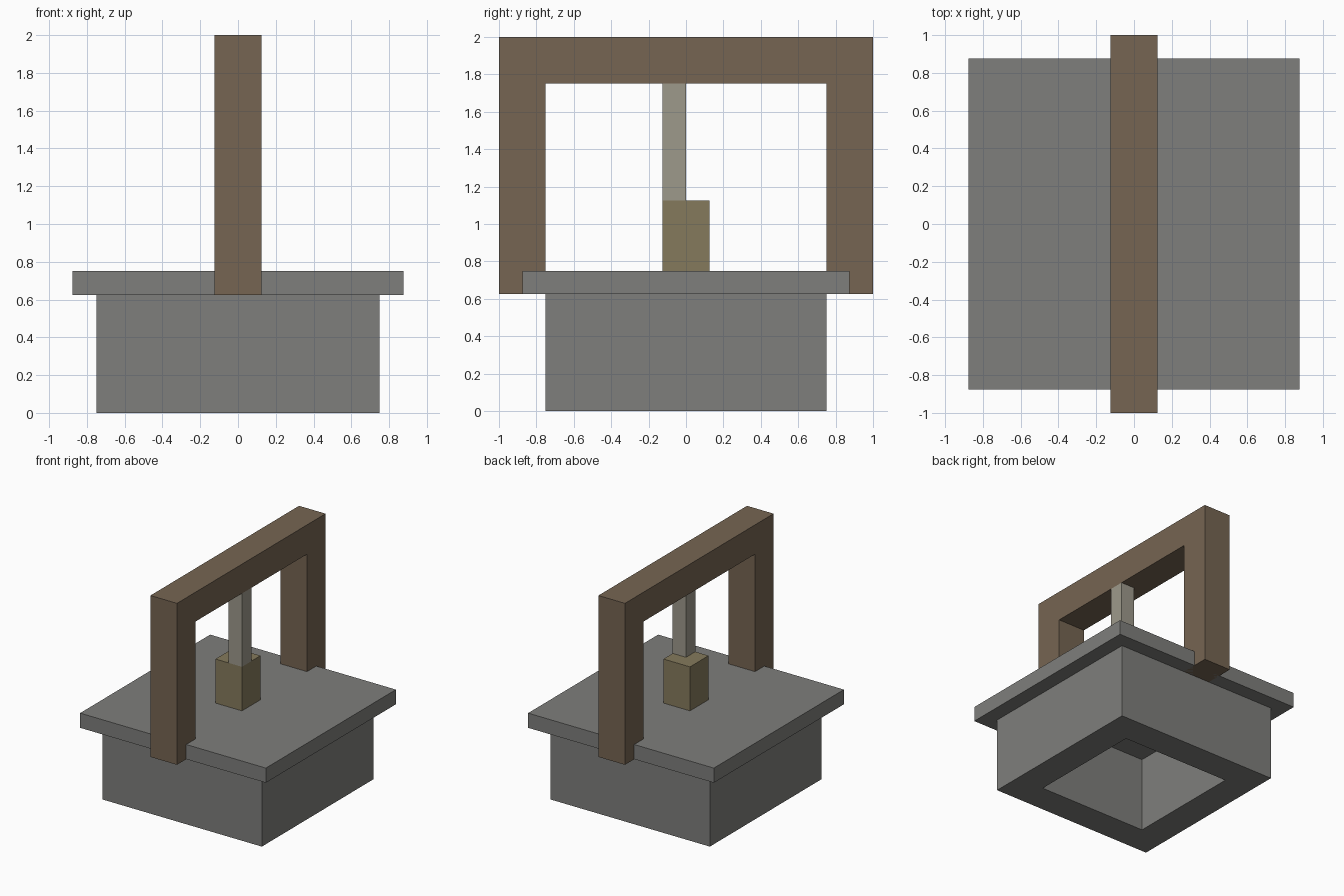
import bpy, bmesh

if "Cube" in bpy.data.objects:
    bpy.data.objects.remove(bpy.data.objects["Cube"])


def material(name, rgb):
    m = bpy.data.materials.new(name)
    m.diffuse_color = (*rgb, 1)
    m.use_nodes = True
    m.node_tree.nodes["Principled BSDF"].inputs["Base Color"].default_value = m.diffuse_color
    return m


def add_object(name, bm, mat):
    bmesh.ops.recalc_face_normals(bm, faces=bm.faces)
    me = bpy.data.meshes.new(name)
    bm.to_mesh(me)
    bm.free()
    me.materials.append(mat)
    ob = bpy.data.objects.new(name, me)
    bpy.context.collection.objects.link(ob)
    return ob


def box(name, lo, hi, mat, open_ends=False):
    bm = bmesh.new()
    bmesh.ops.create_cube(bm, size=1)
    for v in bm.verts:
        v.co = [hi[i] if v.co[i] > 0 else lo[i] for i in range(3)]
    if open_ends:
        bm.normal_update()
        ends = [f for f in bm.faces if abs(f.normal.z) > 0.5]
        bmesh.ops.delete(bm, geom=ends, context='FACES_ONLY')
    return add_object(name, bm, mat)


stone = material("stone", (0.21, 0.21, 0.20))
wood = material("wood", (0.18, 0.13, 0.085))
pail = material("pail_wood", (0.235, 0.195, 0.107))
cord = material("cord", (0.34, 0.32, 0.26))

# Hollow square well wall, open underneath
wall = box("well_wall", (-0.75, -0.75, 0), (0.75, 0.75, 0.625), stone, open_ends=True)
shell = wall.modifiers.new("thickness", 'SOLIDIFY')
shell.thickness = 0.25
shell.offset = -1
shell.use_even_offset = True

# Closed rim slab
box("well_slab", (-0.875, -0.875, 0.625), (0.875, 0.875, 0.75), stone)

# Bucket and its off-centre rope
box("bucket", (-0.125, -0.125, 0.75), (0.125, 0.125, 1.125), pail)
box("rope", (0, -0.125, 1.125), (0.125, 0, 1.75), cord)

# Arch frame: U profile in the yz plane, extruded along x
half = [(1, 0.625), (1, 2), (0.75, 1.75), (0.75, 0.625)]
profile = [half[3], half[0], half[1]]
profile += [(-y, z) for y, z in reversed(profile)]
profile += [(-0.75, 1.75), (0.75, 1.75)]
bm = bmesh.new()
face = bm.faces.new([bm.verts.new((-0.125, y, z)) for y, z in profile])
ext = bmesh.ops.extrude_face_region(bm, geom=[face])
moved = [g for g in ext["geom"] if isinstance(g, bmesh.types.BMVert)]
bmesh.ops.translate(bm, verts=moved, vec=(0.25, 0, 0))
if not face.is_valid or all(len(e.link_faces) == 2 for e in bm.edges):
    pass
else:
    bmesh.ops.holes_fill(bm, edges=bm.edges)
add_object("arch_frame", bm, wood)
